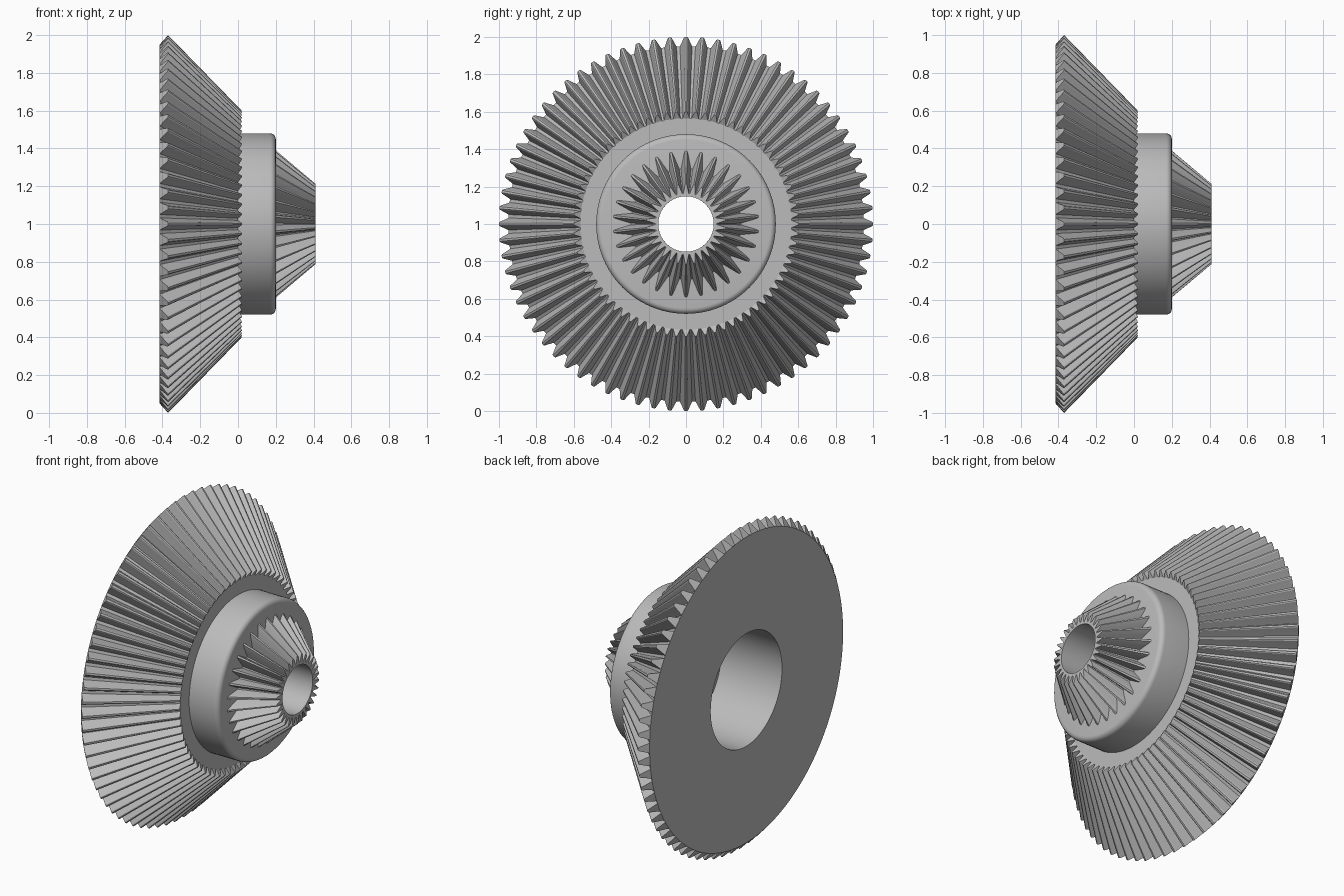
import bpy, bmesh, math

cube = bpy.data.objects.get("Cube")
if cube:
    bpy.data.objects.remove(cube, do_unlink=True)

steel = bpy.data.materials.new("grey steel")
steel.use_nodes = True
grey = (0.5, 0.5, 0.5, 1)
steel.diffuse_color = grey
steel.node_tree.nodes["Principled BSDF"].inputs["Base Color"].default_value = grey

AXIS_Z = 1.0


def ring_body(name, columns, rings, smooth_angle):
    """Loft closed rings about the x axis.
    columns: (angle, height) pairs; rings: (root x, root r, tip x, tip r)."""
    bm = bmesh.new()
    loops = []
    for root_x, root_r, tip_x, tip_r in rings:
        loop = []
        for angle, h in columns:
            x = root_x + (tip_x - root_x) * h
            r = root_r + (tip_r - root_r) * h
            loop.append(bm.verts.new((x, r * math.sin(angle), AXIS_Z + r * math.cos(angle))))
        loops.append(loop)
    n = len(columns)
    for i, a in enumerate(loops):
        b = loops[(i + 1) % len(loops)]
        for j in range(n):
            k = (j + 1) % n
            bm.faces.new((a[j], a[k], b[k], b[j]))
    bmesh.ops.remove_doubles(bm, verts=bm.verts, dist=0.0005)
    bmesh.ops.recalc_face_normals(bm, faces=bm.faces)
    mesh = bpy.data.meshes.new(name)
    bm.to_mesh(mesh)
    bm.free()
    obj = bpy.data.objects.new(name, mesh)
    bpy.context.collection.objects.link(obj)
    mesh.materials.append(steel)
    bpy.ops.object.select_all(action="DESELECT")
    obj.select_set(True)
    bpy.context.view_layer.objects.active = obj
    bpy.ops.object.shade_smooth_by_angle(angle=math.radians(smooth_angle))
    return obj


def tooth_columns(count, shape):
    """Repeat one tooth shape, given as (fraction of pitch, height)."""
    pitch = 2 * math.pi / count
    return [((t + f) * pitch, h) for t in range(count) for f, h in shape]


def circle(x, r):
    return (x, r, x, r)


# Large bevel gear: bored disc with tapering teeth
large_tooth = [(-0.39, 0), (-0.24, 0.5), (-0.13, 0.93), (-0.07, 1),
               (0.07, 1), (0.13, 0.93), (0.24, 0.5), (0.39, 0)]
ring_body("large_bevel_gear", tooth_columns(72, large_tooth), [
    circle(-0.415, 0.35),
    circle(-0.415, 0.95),
    (-0.415, 0.95, -0.37, 1.0),
    (0.0, 0.565, 0.02, 0.6),
    circle(0.0, 0.565),
    circle(0.0, 0.35),
], 20)

# Collar with rounded front rim and a narrower bore
fillet = 0.03
rim = [circle(0.2 - fillet + fillet * math.sin(a), 0.48 - fillet + fillet * math.cos(a))
       for a in (math.pi / 2 * i / 5 for i in range(6))]
ring_body("collar", tooth_columns(96, [(0, 0)]),
          [circle(0.0, 0.148), circle(0.0, 0.48)] + rim + [circle(0.2, 0.148)], 35)

# Small bevel pinion on the collar
small_tooth = [(-0.43, 0), (-0.27, 0.4), (-0.15, 0.8), (-0.07, 1),
               (0.07, 1), (0.15, 0.8), (0.27, 0.4), (0.43, 0)]
ring_body("small_bevel_pinion", tooth_columns(30, small_tooth), [
    circle(0.2, 0.148),
    (0.2, 0.295, 0.2, 0.39),
    (0.41, 0.163, 0.41, 0.213),
    circle(0.41, 0.148),
], 20)
